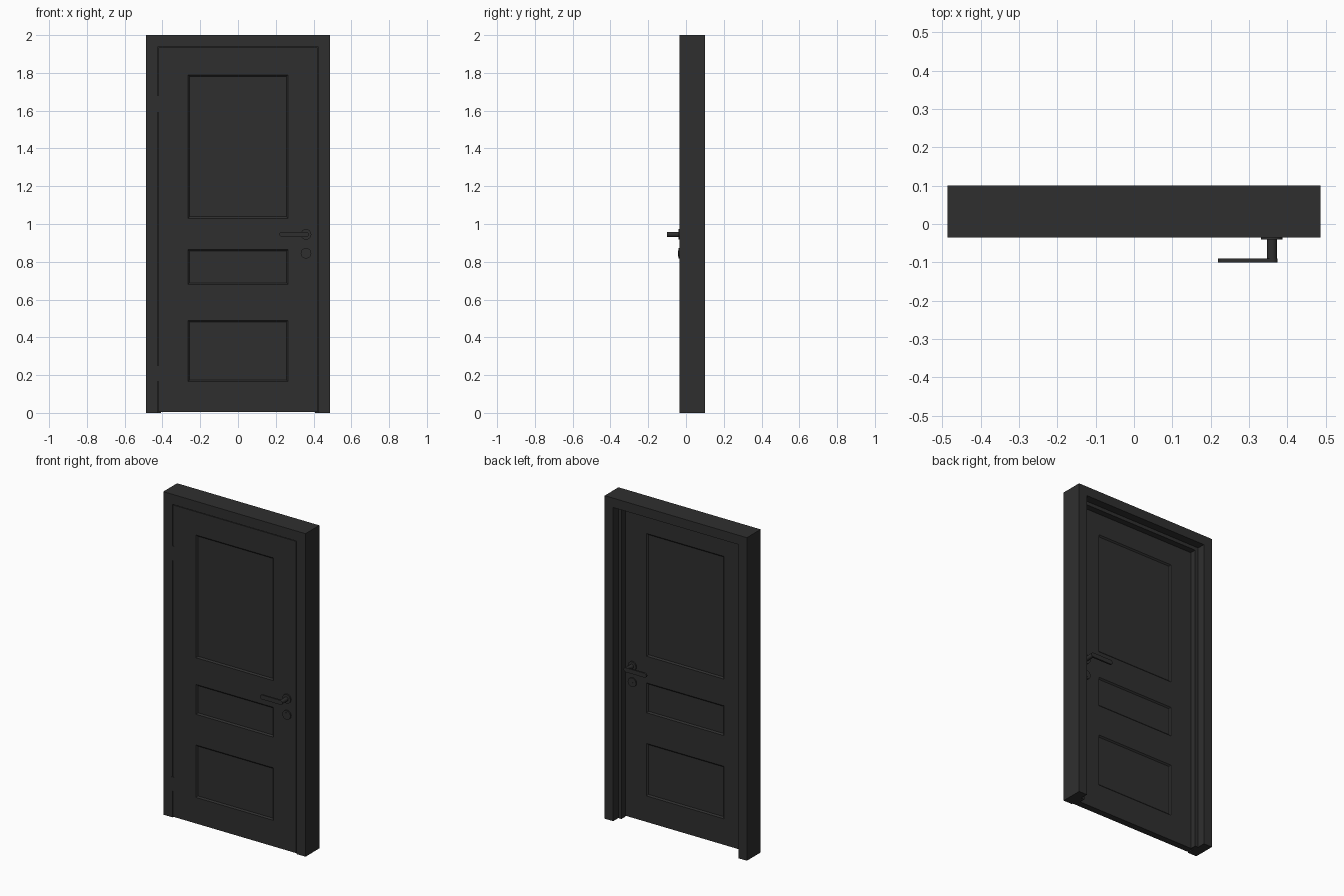
import bpy, bmesh, math
from mathutils import Matrix, Vector

cube = bpy.data.objects.get("Cube")
if cube:
    bpy.data.objects.remove(cube, do_unlink=True)

mat = bpy.data.materials.new("charcoal")
mat.use_nodes = True
colour = (0.028, 0.028, 0.028, 1)
mat.diffuse_color = colour
mat.node_tree.nodes["Principled BSDF"].inputs["Base Color"].default_value = colour

HALF_W, HEIGHT = 0.487, 2.0
LEAF_FRONT, LEAF_BACK = -0.033, 0.008


def finish(name, bm, smooth=False):
    bmesh.ops.recalc_face_normals(bm, faces=bm.faces)
    mesh = bpy.data.meshes.new(name)
    bm.to_mesh(mesh)
    bm.free()
    mesh.materials.append(mat)
    obj = bpy.data.objects.new(name, mesh)
    bpy.context.collection.objects.link(obj)
    if smooth:
        bpy.ops.object.select_all(action="DESELECT")
        obj.select_set(True)
        bpy.context.view_layer.objects.active = obj
        bpy.ops.object.shade_smooth_by_angle(angle=math.radians(35))
    return obj


def prism(name, outline, y0, y1, smooth=False):
    """Extrude an (x, z) outline from y0 to y1."""
    bm = bmesh.new()
    face = bm.faces.new([bm.verts.new((x, y0, z)) for x, z in outline])
    ext = bmesh.ops.extrude_face_region(bm, geom=[face])
    moved = [v for v in ext["geom"] if isinstance(v, bmesh.types.BMVert)]
    bmesh.ops.translate(bm, verts=moved, vec=(0, y1 - y0, 0))
    return finish(name, bm, smooth)


def circle(cx, cz, r, n=32, start=0.0, sweep=math.tau):
    return [(cx + r * math.cos(start + sweep * i / n),
             cz + r * math.sin(start + sweep * i / n)) for i in range(n)]


def rect(x0, x1, z0, z1):
    return [(x0, z0), (x1, z0), (x1, z1), (x0, z1)]


# Frame: stepped section (width from outside, y) swept up, across and down
section = [(0, -0.035), (0.062, -0.035), (0.062, 0.012), (0.08, 0.012),
           (0.08, 0.05), (0.058, 0.05), (0.058, 0.1), (0, 0.1)]
bm = bmesh.new()
rings = []
for side, at_top in ((-1, False), (-1, True), (1, True), (1, False)):
    rings.append([bm.verts.new((side * (HALF_W - w), y, HEIGHT - w if at_top else 0))
                  for w, y in section])
count = len(section)
for a, b in zip(rings, rings[1:]):
    for i in range(count):
        j = (i + 1) % count
        bm.faces.new((a[i], a[j], b[j], b[i]))
bm.faces.new(rings[0])
bm.faces.new(rings[-1])
finish("door_frame", bm)

# Leaf: slab cut into a grid, with three panels sunk on both sides
panels = [(0.165, 0.49), (0.68, 0.865), (1.03, 1.79)]
bm = bmesh.new()
bmesh.ops.create_cube(bm, size=1, matrix=Matrix.Translation(
    (0, (LEAF_FRONT + LEAF_BACK) / 2, 0.969)) @ Matrix.Diagonal(
    (0.842, LEAF_BACK - LEAF_FRONT, 1.93, 1)))
cuts = [((x, 0, 0), (1, 0, 0)) for x in (-0.265, 0.265)]
cuts += [((0, 0, z), (0, 0, 1)) for pair in panels for z in pair]
for co, no in cuts:
    bmesh.ops.bisect_plane(bm, geom=bm.verts[:] + bm.edges[:] + bm.faces[:],
                           plane_co=co, plane_no=no)
bm.normal_update()


def is_panel(face):
    c = face.calc_center_median()
    return (abs(face.normal.y) > 0.9 and abs(c.x) < 0.2
            and any(lo < c.z < hi for lo, hi in panels))


sunk = [f for f in bm.faces if is_panel(f)]
bmesh.ops.inset_individual(bm, faces=sunk, thickness=0.012, depth=-0.008)
finish("door_leaf", bm)

# Hinges bridging the gap on the hinge side
for label, z0, z1 in (("lower", 0.165, 0.25), ("upper", 1.59, 1.68)):
    prism(label + "_hinge", rect(-0.43, -0.415, z0, z1), -0.0352, 0.0)

# Handle sets on both faces
HX, HZ, KZ = 0.36, 0.945, 0.845
for label, y, out in (("front", LEAF_FRONT, -1), ("back", LEAF_BACK, 1)):
    prism(label + "_handle_rosette", circle(HX, HZ, 0.028), y, y + out * 0.008, True)
    prism(label + "_handle_neck", circle(HX, HZ, 0.013), y, y + out * 0.062, True)
    lever = circle(0.233, HZ, 0.0135, 16, math.pi / 2, math.pi)
    lever += [(0.233, HZ - 0.0135)]
    lever += circle(0.3615, HZ, 0.0135, 16, -math.pi / 2, math.pi)
    lever += [(0.3615, HZ + 0.0135)]
    prism(label + "_lever", lever, y + out * 0.057, y + out * 0.067, True)
    prism(label + "_key_rosette", circle(HX, KZ, 0.028), y, y + out * 0.008, True)
    prism(label + "_key_barrel", circle(HX, KZ + 0.006, 0.009, 20),
          y + out * 0.006, y + out * 0.0095, True)
    prism(label + "_key_slot", rect(HX - 0.005, HX + 0.005, KZ - 0.016, KZ),
          y + out * 0.006, y + out * 0.0095)
